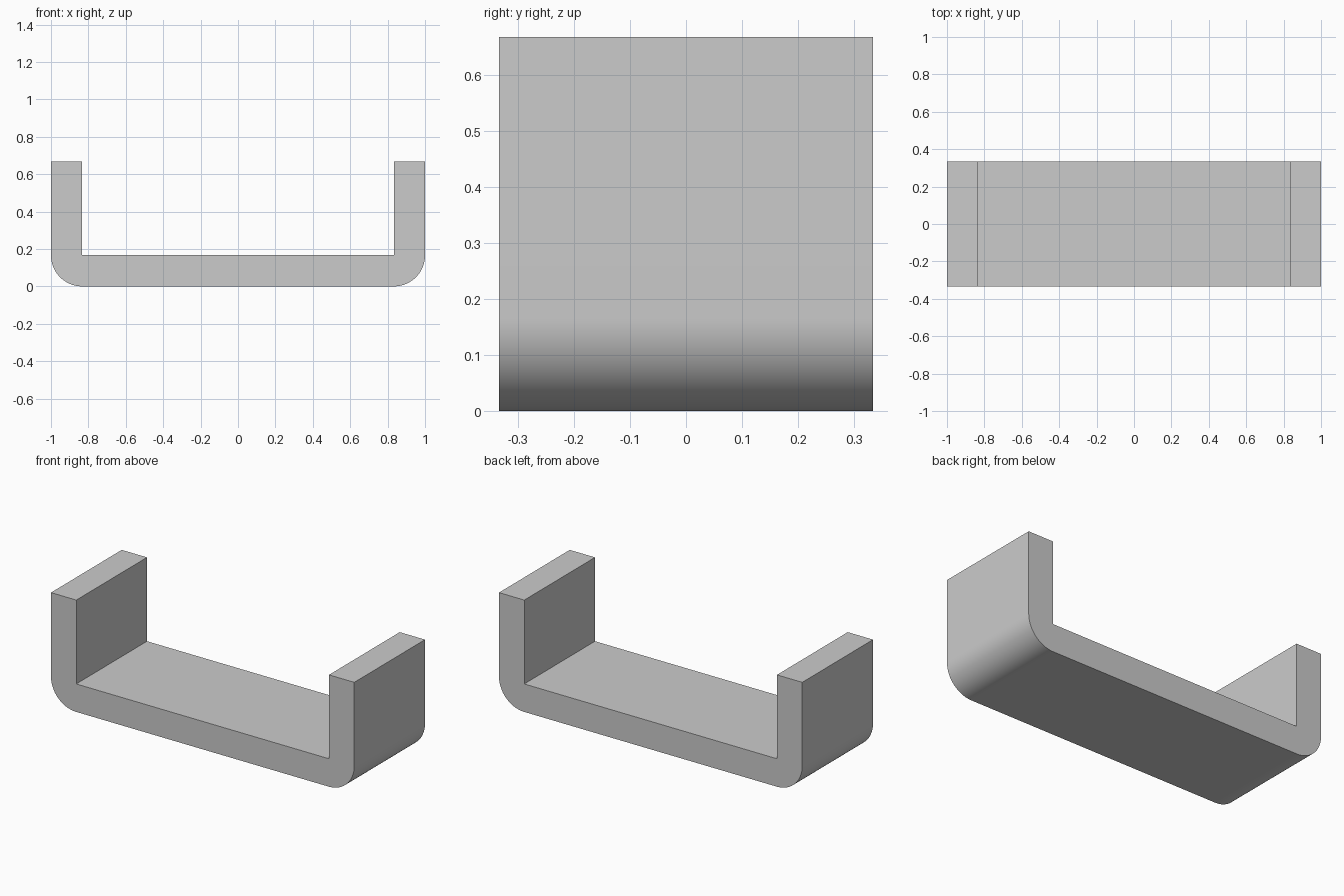
import bpy, bmesh
from math import sin, cos, pi

if "Cube" in bpy.data.objects:
    bpy.data.objects.remove(bpy.data.objects["Cube"])

HALF, DEPTH, HEIGHT, T = 1.0, 2 / 3, 2 / 3, 1 / 6   # wall thickness T is also the corner radius
STEPS = 24

# Right half of the U profile: inner corner, arm top, rounded outer corner
half = [(HALF - T, T), (HALF - T, HEIGHT), (HALF, HEIGHT)]
for i in range(STEPS + 1):
    a = -pi / 2 * i / STEPS
    half.append((HALF - T + T * cos(a), T + T * sin(a)))

# Mirror to the left to close the outline
profile = half + [(-x, z) for x, z in reversed(half)]

# Extrude the profile from front to back
bm = bmesh.new()
face = bm.faces.new([bm.verts.new((x, -DEPTH / 2, z)) for x, z in profile])
ext = bmesh.ops.extrude_face_region(bm, geom=[face], use_keep_orig=True)
moved = [v for v in ext["geom"] if isinstance(v, bmesh.types.BMVert)]
bmesh.ops.translate(bm, verts=moved, vec=(0, DEPTH, 0))
bmesh.ops.recalc_face_normals(bm, faces=bm.faces)

mesh = bpy.data.meshes.new("u_bracket")
bm.to_mesh(mesh)
bm.free()
bracket = bpy.data.objects.new("u_bracket", mesh)
bpy.context.collection.objects.link(bracket)

# Smooth the rounded corners, keep the other edges sharp
bpy.context.view_layer.objects.active = bracket
bracket.select_set(True)
bpy.ops.object.shade_smooth_by_angle(angle=pi / 6)
